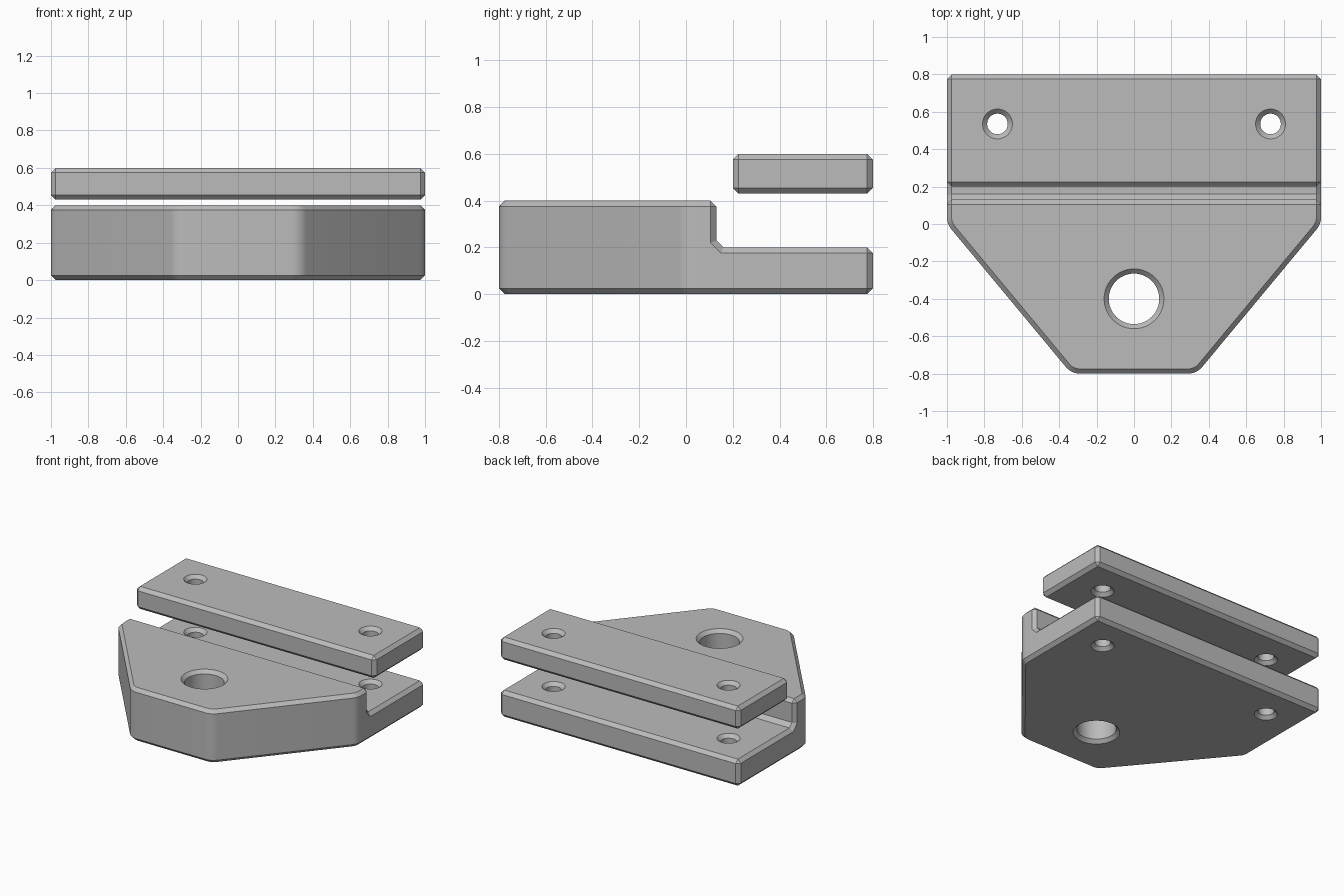
import bpy, bmesh, math
from mathutils import Vector

if "Cube" in bpy.data.objects:
    bpy.data.objects.remove(bpy.data.objects["Cube"])

C = 0.025  # chamfer width on every edge

grey = bpy.data.materials.new("grey")
grey.diffuse_color = (0.5, 0.5, 0.5, 1)
grey.use_nodes = True
grey.node_tree.nodes["Principled BSDF"].inputs["Base Color"].default_value = grey.diffuse_color


def make_object(name, bm):
    mesh = bpy.data.meshes.new(name)
    bmesh.ops.recalc_face_normals(bm, faces=bm.faces)
    bm.to_mesh(mesh)
    bm.free()
    mesh.materials.append(grey)
    obj = bpy.data.objects.new(name, mesh)
    bpy.context.collection.objects.link(obj)
    return obj


def hull(name, points):
    bm = bmesh.new()
    for p in points:
        bm.verts.new(p)
    res = bmesh.ops.convex_hull(bm, input=bm.verts)
    bmesh.ops.delete(bm, geom=[v for v in bm.verts if not v.link_faces], context='VERTS')
    bmesh.ops.dissolve_limit(bm, angle_limit=0.01, verts=bm.verts, edges=bm.edges)
    return make_object(name, bm)


def outline(corners, inset):
    """Counter-clockwise corners (x, y, radius); radius 0 means a chamfered corner."""
    pts, n = [], len(corners)
    for i, (x, y, r) in enumerate(corners):
        p = Vector((x, y))
        d1 = (p - Vector(corners[i - 1][:2])).normalized()
        d2 = (Vector(corners[(i + 1) % n][:2]) - p).normalized()
        turn = d1.angle(d2)
        n1, n2 = Vector((-d1.y, d1.x)), Vector((-d2.y, d2.x))
        mid = (n1 + n2).normalized() / math.cos(turn / 2)
        if r:  # arc around the rounded corner
            centre, a0 = p + mid * r, math.atan2(-n1.y, -n1.x)
            for k in range(7):
                a = a0 + turn * k / 6
                pts.append(centre + Vector((math.cos(a), math.sin(a))) * (r - inset))
        elif inset:
            pts.append(p + mid * inset)
        else:
            pts += [p - d1 * C, p + d2 * C]
    return pts


def chamfered_plate(name, corners, z0, z1):
    full, small = outline(corners, 0), outline(corners, C)
    return hull(name, [(p.x, p.y, z) for ring, zs in ((small, (z0, z1)), (full, (z0 + C, z1 - C)))
                       for p in ring for z in zs])


def combine(obj, other, operation):
    mod = obj.modifiers.new(operation, 'BOOLEAN')
    mod.operation, mod.object, mod.solver = operation, other, 'EXACT'
    bpy.context.view_layer.objects.active = obj
    bpy.ops.object.modifier_apply(modifier=mod.name)
    bpy.data.objects.remove(other)


def drill(obj, x, y, r, z0, z1):
    """Through hole, countersunk at both ends."""
    e = 0.02
    profile = [(r + C + e, z0 - e), (r, z0 + C), (r, z1 - C), (r + C + e, z1 + e)]
    bm, n = bmesh.new(), 48
    rings = [[bm.verts.new((x + q * math.cos(2 * math.pi * k / n),
                            y + q * math.sin(2 * math.pi * k / n), z)) for k in range(n)]
             for q, z in profile]
    bm.faces.new(rings[0])
    bm.faces.new(rings[-1])
    for a, b in zip(rings, rings[1:]):
        for k in range(n):
            j = (k + 1) % n
            bm.faces.new((a[k], a[j], b[j], b[k]))
    combine(obj, make_object("hole_cutter", bm), 'DIFFERENCE')


def finish(obj):
    bpy.ops.object.select_all(action='DESELECT')
    obj.select_set(True)
    bpy.context.view_layer.objects.active = obj
    bpy.ops.object.shade_smooth_by_angle(angle=math.radians(30))


# Tapered base: thin plate plus a thick front block
R = 0.1
nose = [(-1, 0, R), (-0.335, -0.8, R), (0.335, -0.8, R), (1, 0, R)]
base = chamfered_plate("base_plate", nose + [(1, 0.8, 0), (-1, 0.8, 0)], 0, 0.2)
block = chamfered_plate("front_block", nose + [(1, 0.13, 0), (-1, 0.13, 0)], 0, 0.4)
combine(base, block, 'UNION')

# Sloped strip in the inner corner of the step
inner = [(0.13, 0.23), (0.16, 0.2), (0.09, 0.1)]
outer = [(0.105, 0.22), (0.15, 0.175), (0.09, 0.1)]
strip = hull("step_strip", [(s * x, y, z) for s in (-1, 1)
                            for x, pts in ((1 - C, inner), (1, outer)) for y, z in pts])
combine(base, strip, 'UNION')

# Clamp bar floating above the step
bar = chamfered_plate("clamp_bar", [(-1, 0.2, 0), (1, 0.2, 0), (1, 0.8, 0), (-1, 0.8, 0)], 0.43, 0.6)

# Large front hole and the bolt holes
drill(base, 0, -0.4, 0.135, 0, 0.4)
for s in (-1, 1):
    drill(base, s * 0.73, 0.535, 0.055, 0, 0.2)
    drill(bar, s * 0.73, 0.535, 0.055, 0.43, 0.6)

finish(base)
finish(bar)
